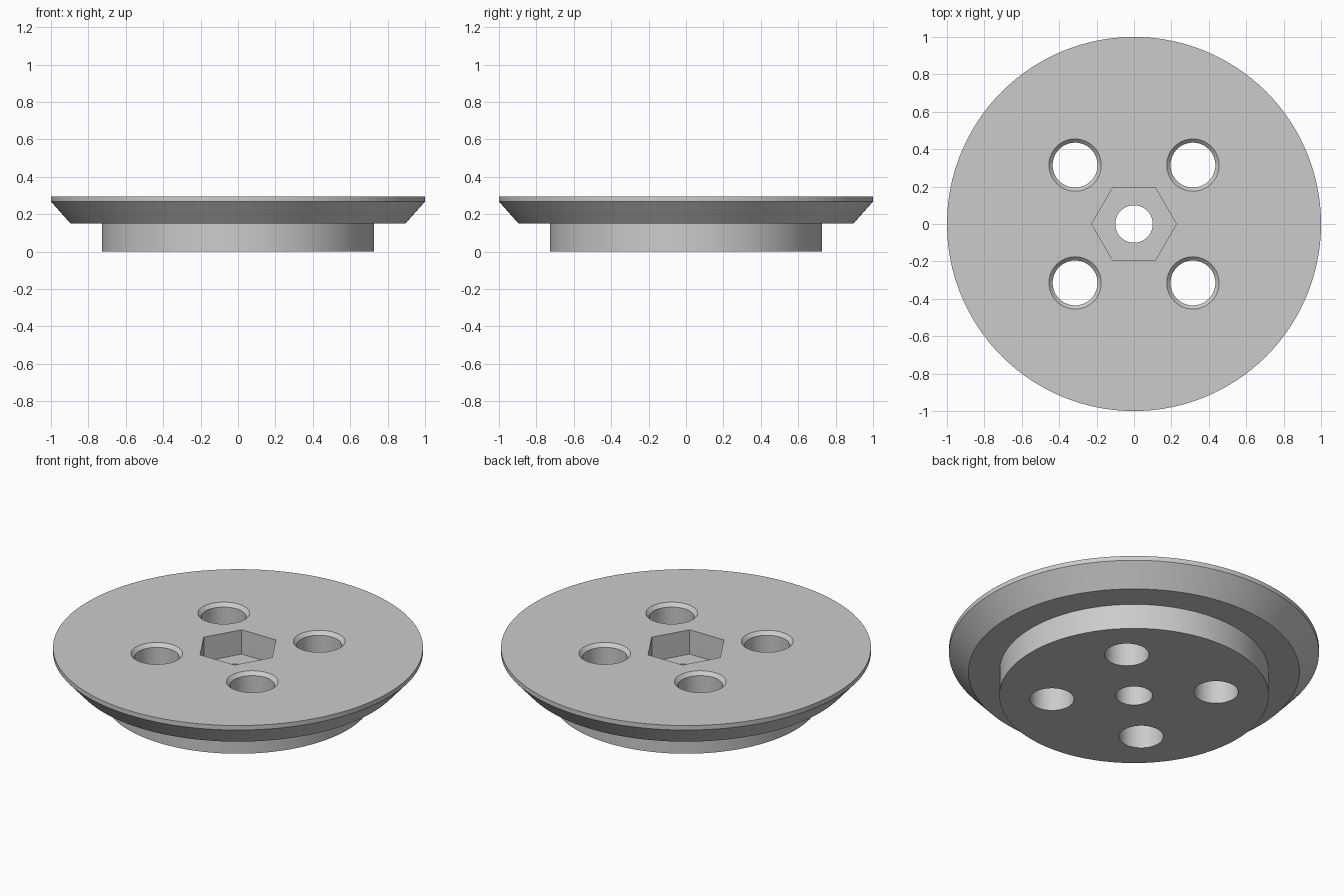
import bpy
import bmesh
from math import cos, sin, pi, radians

cube = bpy.data.objects.get("Cube")
if cube:
    bpy.data.objects.remove(cube, do_unlink=True)

# Single grey material
grey = bpy.data.materials.new("light grey")
grey.use_nodes = True
colour = (0.6, 0.6, 0.6, 1)
grey.diffuse_color = colour
grey.node_tree.nodes["Principled BSDF"].inputs["Base Color"].default_value = colour

TOP = 0.295      # upper face height
LEDGE = 0.15     # underside of the flange


def turned_solid(name, profile, sides, centre=(0, 0)):
    """Closed solid of stacked rings, given (radius, height) pairs from the bottom up."""
    bm = bmesh.new()
    rings = []
    for r, z in profile:
        rings.append([bm.verts.new((centre[0] + r * cos(2 * pi * i / sides),
                                    centre[1] + r * sin(2 * pi * i / sides), z))
                      for i in range(sides)])
    for low, high in zip(rings, rings[1:]):
        for i in range(sides):
            j = (i + 1) % sides
            bm.faces.new((low[i], low[j], high[j], high[i]))
    bm.faces.new(rings[0][::-1])
    bm.faces.new(rings[-1])
    bmesh.ops.recalc_face_normals(bm, faces=bm.faces)
    mesh = bpy.data.meshes.new(name)
    bm.to_mesh(mesh)
    bm.free()
    mesh.materials.append(grey)
    obj = bpy.data.objects.new(name, mesh)
    bpy.context.collection.objects.link(obj)
    return obj


# Flanged disc: hub below, flared flange with a thin straight rim above
disc = turned_solid("flanged_disc", [(0.728, 0), (0.728, LEDGE), (0.895, LEDGE),
                                     (1, 0.268), (1, TOP)], 128)

# Hexagonal nut pocket and central bore
cutters = [turned_solid("hex_pocket_cutter", [(0.226, LEDGE), (0.226, TOP + 0.1)], 6),
           turned_solid("bore_cutter", [(0.1, -0.1), (0.1, TOP + 0.1)], 64)]

# Four bolt holes with chamfered mouths
for sx in (-1, 1):
    for sy in (-1, 1):
        cutters.append(turned_solid(
            "bolt_hole_cutter",
            [(0.12, -0.1), (0.12, TOP - 0.02), (0.14, TOP), (0.14, TOP + 0.1)],
            64, (sx * 0.315, sy * 0.315)))

bpy.ops.object.select_all(action='DESELECT')
bpy.context.view_layer.objects.active = disc
disc.select_set(True)
for cutter in cutters:
    cutter.hide_render = True
    cut = disc.modifiers.new("cut", 'BOOLEAN')
    cut.operation = 'DIFFERENCE'
    cut.solver = 'EXACT'
    cut.object = cutter
    bpy.ops.object.modifier_apply(modifier=cut.name)
    bpy.data.objects.remove(cutter, do_unlink=True)

bpy.ops.object.shade_smooth_by_angle(angle=radians(25))
